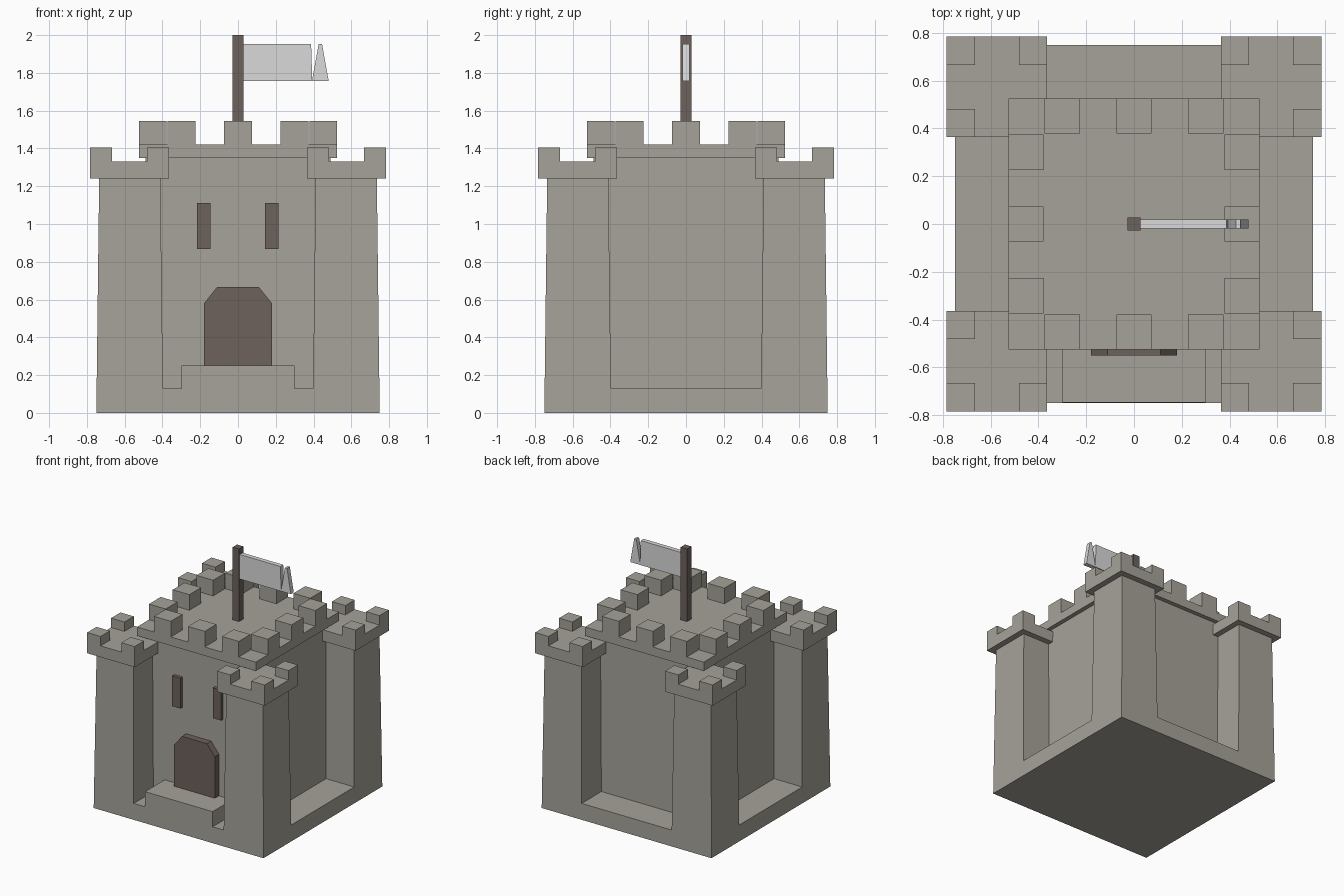
import bpy
import bmesh

if "Cube" in bpy.data.objects:
    bpy.data.objects.remove(bpy.data.objects["Cube"], do_unlink=True)


def make_material(name, rgb):
    mat = bpy.data.materials.new(name)
    mat.use_nodes = True
    color = (*rgb, 1.0)
    mat.diffuse_color = color
    mat.node_tree.nodes["Principled BSDF"].inputs["Base Color"].default_value = color
    return mat


stone = make_material("warm grey stone", (0.38, 0.365, 0.32))
wood = make_material("dark brown wood", (0.155, 0.122, 0.108))
cloth = make_material("pale grey cloth", (0.70, 0.70, 0.70))


def finish(name, bm, mat):
    bmesh.ops.recalc_face_normals(bm, faces=bm.faces)
    mesh = bpy.data.meshes.new(name)
    bm.to_mesh(mesh)
    bm.free()
    mesh.materials.append(mat)
    obj = bpy.data.objects.new(name, mesh)
    bpy.context.collection.objects.link(obj)
    return obj


def add_block(bm, cx, cy, hx, hy, z0, z1, taper=0.0):
    """Box around (cx, cy) whose top is smaller by the taper on each side."""
    rings = []
    for z, t in ((z0, 0.0), (z1, taper)):
        rings.append([bm.verts.new((cx + sx * (hx - t), cy + sy * (hy - t), z))
                      for sx, sy in ((-1, -1), (1, -1), (1, 1), (-1, 1))])
    low, high = rings
    bm.faces.new(low[::-1])
    bm.faces.new(high)
    for i in range(4):
        j = (i + 1) % 4
        bm.faces.new((low[i], low[j], high[j], high[i]))


def block(name, mat, *args):
    bm = bmesh.new()
    add_block(bm, *args)
    return finish(name, bm, mat)


def extruded_profile(name, mat, points, y0, y1):
    """Outline in the xz plane, given depth along y."""
    bm = bmesh.new()
    face = bm.faces.new([bm.verts.new((x, y0, z)) for x, z in points])
    result = bmesh.ops.extrude_face_region(bm, geom=[face])
    moved = [v for v in result["geom"] if isinstance(v, bmesh.types.BMVert)]
    bmesh.ops.translate(bm, verts=moved, vec=(0, y1 - y0, 0))
    return finish(name, bm, mat)


# Plinth, keep and doorstep
block("plinth", stone, 0, 0, 0.75, 0.75, 0, 0.13, 0.0015)
block("keep_body", stone, 0, 0, 0.50, 0.50, 0.13, 1.35, 0.01)
block("keep_roof", stone, 0, 0, 0.525, 0.525, 1.35, 1.42)
block("doorstep", stone, 0, -0.615, 0.30, 0.1335, 0.13, 0.25, 0.0015)

# Keep battlements: three on each side, corners left open
bm = bmesh.new()
for along in (-0.3, 0, 0.3):
    for side in (-0.4515, 0.4515):
        add_block(bm, along, side, 0.074, 0.0735, 1.42, 1.545)
        add_block(bm, side, along, 0.0735, 0.074, 1.42, 1.545)
finish("keep_battlements", bm, stone)

# Corner towers with overhanging caps and corner battlements
for sx, x_name in ((-1, "right"), (1, "left")):
    for sy, y_name in ((-1, "front"), (1, "back")):
        cx, cy = sx * 0.573, sy * 0.573
        label = y_name + "_" + x_name
        block(label + "_tower", stone, cx, cy, 0.1755, 0.1755, 0.13, 1.24, 0.0135)
        bm = bmesh.new()
        cx, cy = sx * 0.574, sy * 0.574
        add_block(bm, cx, cy, 0.21, 0.21, 1.24, 1.33)
        for mx in (-0.151, 0.151):
            for my in (-0.151, 0.151):
                add_block(bm, cx + mx, cy + my, 0.059, 0.059, 1.33, 1.405)
        finish(label + "_tower_cap", bm, stone)

# Door with clipped corners, and two windows
door_outline = [(-0.18, 0.25), (0.18, 0.25), (0.18, 0.58),
                (0.11, 0.667), (-0.11, 0.667), (-0.18, 0.58)]
extruded_profile("door", wood, door_outline, -0.55, -0.48)
for side, x in (("right", -0.181), ("left", 0.178)):
    block(side + "_window", wood, x, -0.497, 0.036, 0.023, 0.868, 1.11)

# Flagpole and notched flag
block("flagpole", wood, 0, 0, 0.028, 0.028, 1.42, 2.0)
flag_outline = [(0.02, 1.757), (0.48, 1.757), (0.445, 1.953), (0.427, 1.953),
                (0.393, 1.765), (0.387, 1.953), (0.02, 1.953)]
extruded_profile("flag", cloth, flag_outline, -0.018, 0.018)
